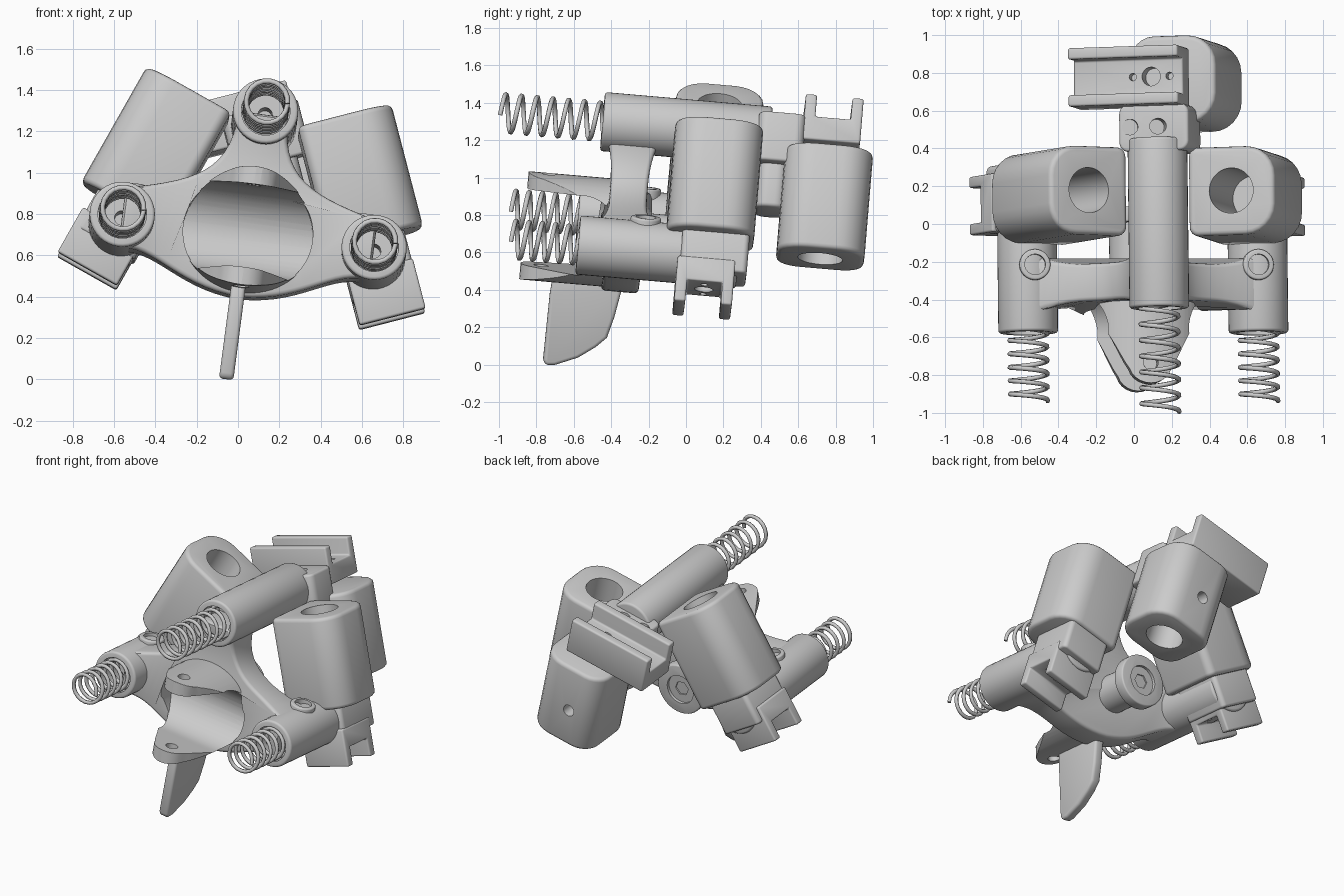
import bpy, bmesh
from math import sin, cos, pi, radians
from mathutils import Matrix, Vector as V

if "Cube" in bpy.data.objects:
    bpy.data.objects.remove(bpy.data.objects["Cube"])

# whole assembly is rolled about y and pitched about x
M = (Matrix.Translation((0.043, 0, 0.67)) @ Matrix.Rotation(radians(7.5), 4, 'Y')
     @ Matrix.Rotation(radians(-5), 4, 'X'))


def frame(o, z, x):
    z, x = V(z).normalized(), V(x).normalized()
    m = Matrix((x, z.cross(x), z)).transposed().to_4x4()
    m.translation = V(o)
    return M @ m


def finish(o):
    bpy.ops.object.select_all(action='DESELECT')
    o.select_set(True)
    bpy.context.view_layer.objects.active = o
    for m in list(o.modifiers):
        bpy.ops.object.modifier_apply(modifier=m.name)
    bpy.ops.object.shade_smooth_by_angle(angle=radians(35))
    return o


def solid(name, pts, F, h0, h1, bev=0.0):
    """Extrude a closed profile along the frame's z axis."""
    bm = bmesh.new()
    f = bm.faces.new([bm.verts.new((p[0], p[1], h0)) for p in pts])
    up = bmesh.ops.extrude_face_region(bm, geom=[f])['geom']
    bmesh.ops.translate(bm, vec=(0, 0, h1 - h0),
                        verts=[v for v in up if isinstance(v, bmesh.types.BMVert)])
    bmesh.ops.recalc_face_normals(bm, faces=bm.faces)
    me = bpy.data.meshes.new(name)
    bm.to_mesh(me)
    bm.free()
    o = bpy.data.objects.new(name, me)
    bpy.context.collection.objects.link(o)
    o.matrix_world = F
    return bevel(o, bev) if bev else finish(o)


def bevel(o, w):
    b = o.modifiers.new('bevel', 'BEVEL')
    b.width, b.segments, b.limit_method, b.angle_limit = w, 3, 'ANGLE', radians(40)
    return finish(o)


def ring(r, n=40, ry=None):
    return [(r * cos(2 * pi * i / n), (ry or r) * sin(2 * pi * i / n)) for i in range(n)]


def rrect(x0, x1, y0, y1, r_in, r_out):
    """Rectangle with its own corner radius on the -x and +x sides."""
    pts = []
    for cx, cy, r, a in ((x1, y1, r_out, 0), (x0, y1, r_in, 90), (x0, y0, r_in, 180), (x1, y0, r_out, 270)):
        ox = cx - r if cx == x1 else cx + r
        oy = cy - r if cy == y1 else cy + r
        pts += [(ox + r * cos(radians(a + k * 15)), oy + r * sin(radians(a + k * 15))) for k in range(7)]
    return pts


def curve3(a, b, c, d, n=12):
    a, b, c, d = map(V, (a, b, c, d))
    return [tuple(a * (1-t)**3 + 3*b*t*(1-t)**2 + 3*c*t*t*(1-t) + d*t**3) for t in [i / n for i in range(n)]]


def cut(o, *cutters, op='DIFFERENCE'):
    for c in cutters:
        c.hide_render = True
        m = o.modifiers.new('cut', 'BOOLEAN')
        m.operation, m.object, m.solver = op, c, 'EXACT'
        finish(o)
        bpy.data.objects.remove(c)
    return o


def along_y(x, z, y=0):
    return frame((x, y, z), (0, 1, 0), (1, 0, 0))


def spring(name, x, z, y0, y1, turns):
    cu = bpy.data.curves.new(name, 'CURVE')
    cu.dimensions, cu.bevel_depth, cu.bevel_resolution, cu.use_fill_caps = '3D', 0.013, 1, True
    n = int(turns * 20)
    s = cu.splines.new('POLY')
    s.points.add(n)
    for i in range(n + 1):
        a = 2 * pi * i / 20
        s.points[i].co = (x + .1 * cos(a), y0 + (y1 - y0) * i / n, z + .1 * sin(a), 1)
    o = bpy.data.objects.new(name, cu)
    bpy.context.collection.objects.link(o)
    o.matrix_world = M
    bpy.ops.object.select_all(action='DESELECT')
    o.select_set(True)
    bpy.context.view_layer.objects.active = o
    bpy.ops.object.convert(target='MESH')
    bpy.ops.object.shade_smooth()


# tubes with spring recesses, springs
W, H = 0.615, 0.595
for n, x, z, y0, y1, ys, turns in (('left', -W, 0, -.58, .28, -.94, 8), ('right', W, 0, -.58, .28, -.94, 8),
                                   ('top', .008, H, -.5, .40, -1.05, 9)):
    t = solid(n + '_tube', ring(.158), along_y(x, z), y0, y1, .015)
    cut(t, solid('recess', ring(.118), along_y(x, z), y0 - .1, y0 + .22),
        solid('recess_pin', ring(.035, 16), along_y(x, z), y0, y0 + .4))
    spring(n + '_spring', x, z, ys, y0 + .21, turns)


# barrel plus rail clamp, repeated on each tube
def unit(n, x, z, d, out, shift, yb, yc, t0, t1, c0, off, half, bore, r_in):
    d, out = V(d), V(out)
    fb = frame(V((x, yb, z)) + out * shift, d, out)
    b = solid(n + '_barrel', rrect(-.235, .235, -.235, .235, r_in, .16), fb, t0, t1, .025)
    cut(b, solid('bore', ring(.12), fb, *bore))
    s = .155
    chan = [(-s, 0), (s, 0), (s, .25), (s - .06, .25), (s - .06, .13), (.06 - s, .13), (.06 - s, .25), (-s, .25)]
    flip = 1 if out.cross(V((0, 1, 0))).dot(d) < 0 else -1
    clamp = solid(n + '_clamp', [(p[0], p[1] + c0) for p in chan],
                  frame((x, yc, z), out * flip, (0, 1, 0)), flip * off - half, flip * off + half, .012)
    cut(clamp, solid('clamp_hole', ring(.05, 24), frame((x, yc, z), -d, out), c0 + .05, c0 + .3),
        *[solid('pin_hole', ring(.02, 12), frame(V((x, yc, z)) + out * k, -d, out), c0 + .08, c0 + .3)
          for k in (-.1, .1)])
    return b


s, c = sin(radians(22)), cos(radians(22))
for n, m, t1, c0, off, shift in (('left', -1, .73, .02, .035, .035), ('right', 1, .70, .055, .02, .04)):
    d, out = (-m * s, 0, c), (m * c, 0, s)
    unit(n, m * W, 0, d, out, shift, .12, .11, .09, t1, c0, off, .165, (.2, .9), .05)
    # pad under the tube that carries the clamp
    solid(n + '_clamp_pad', rrect(-.14, .18, -.19, .17, .03, .03), frame((m * W, .14, 0), (m * s, 0, -c), out),
          -.1, .12, .015)
    # screw boss on tube
    fb = frame((m * (W - .025), -.23, 0), (m * .08, 0, 1), (1, 0, 0))
    cut(solid(n + '_screw_boss', ring(.082, 32), fb, .05, .18, .01), solid('screw_hole', ring(.055, 24), fb, .12, .3))
top = unit('back', 0, H, (s, 0, -c), (c, 0, s), .07, .72, .725, .09, .67, -.045, -.125, .3, (.25, .9), .13)
cut(top, solid('side_hole', ring(.04, 20), along_y(s * .4 + .03, H - c * .4), .8, 1.2))

# block joining the top tube to the back barrel
neck = solid('back_neck', rrect(-.19, .19, -.13, .12, .05, .05), frame((0.01, .45, H), (s, 0, -c), (c, 0, s)),
             -.09, .18, .015)
cut(neck, *[solid('screw_hole', ring(.042, 20), frame((k, .46, H), (k, 0, 1), (1, 0, 0)), .02, .4)
            for k in (-.14, .0)])
solid('back_neck_tab', rrect(-.13, .13, -.08, .08, .06, .06), frame((0, .43, H), (s, 0, -c), (c, 0, s)), .1, .42, .02)


# hub and yoke: round body with pointed lugs and a scoop across
def scoop(w):
    pts = [(-.57 + .22 * cos(a), .215 * sin(a)) for a in [radians(-90 + 7.5 * i) for i in range(25)]]
    return solid('scoop', pts + [(-1.2, .19), (-1.2, -.19)], frame((0, 0, 0), (1, 0, 0), (0, 1, 0)), -w, w)


side = curve3((.33, -.46), (.23, -.54), (.18, -.68), (.115, -.79), 10)
tip = [(.115 * cos(radians(-a)), -.765 + .105 * sin(radians(-a))) for a in range(15, 166, 15)]
lug = [(.33, -.24)] + side + tip + [(-x, y) for x, y in reversed(side)] + [(-.33, -.24)]
yoke = solid('yoke_hub', lug, frame((0, 0, 0), (0, 0, 1), (1, 0, 0)), -.4, .4)
cut(yoke, solid('round_body', ring(.322, 64, .29), along_y(0, 0), -1, -.2), op='INTERSECT')
bevel(yoke, .02)
cut(yoke, scoop(.6), solid('pin_bore', ring(.04, 20), frame((0, -.76, 0), (0, 0, 1), (1, 0, 0)), -.5, .5))

# three-armed spider, thickening towards the tubes
half = (curve3((.12, .58), (.13, .28), (.28, .23), (W, .14), 14) + [(W, .14), (W, -.14)]
        + curve3((W - .02, -.15), (.42, -.13), (.3, -.3), (0, -.31), 14))
prof = half + [(0, -.31)] + [(-x, y) for x, y in reversed(half)]
spider = solid('spider_arms', [(x, -y) for x, y in prof], along_y(0, 0), -.43, -.23, .06)
for v in spider.data.vertices:
    far = max(abs(v.co.x) - .33, -v.co.y - .3, 0)
    v.co.z += (v.co.z + .33) * 8 * far ** 2
cut(spider, cut(scoop(.6), solid('round_limit', ring(.315, 64, .29), along_y(0, 0), -1.1, -.2), op='INTERSECT'))

# rear post with flange
solid('hub_post', ring(.125), along_y(-.05, -.01), -.3, .05)
fl = solid('post_flange', ring(.175), along_y(-.05, -.01), .0, .08, .01)
cut(fl, solid('socket_ring', ring(.1), along_y(-.05, -.01), .06, .3),
    solid('socket', ring(.05, 6), along_y(-.05, -.01), .02, .3))

# fin below the hub
fin = [(-.69, -.25), (-.70, -.35), (-.705, -.71), (-.69, -.74), (-.64, -.735), (-.52, -.685), (-.43, -.62),
       (-.375, -.565), (-.345, -.45), (-.31, -.25)]
solid('fin', fin, frame((-.012, 0, 0), (1, 0, 0), (0, 1, 0)), -.035, .035, .018)
